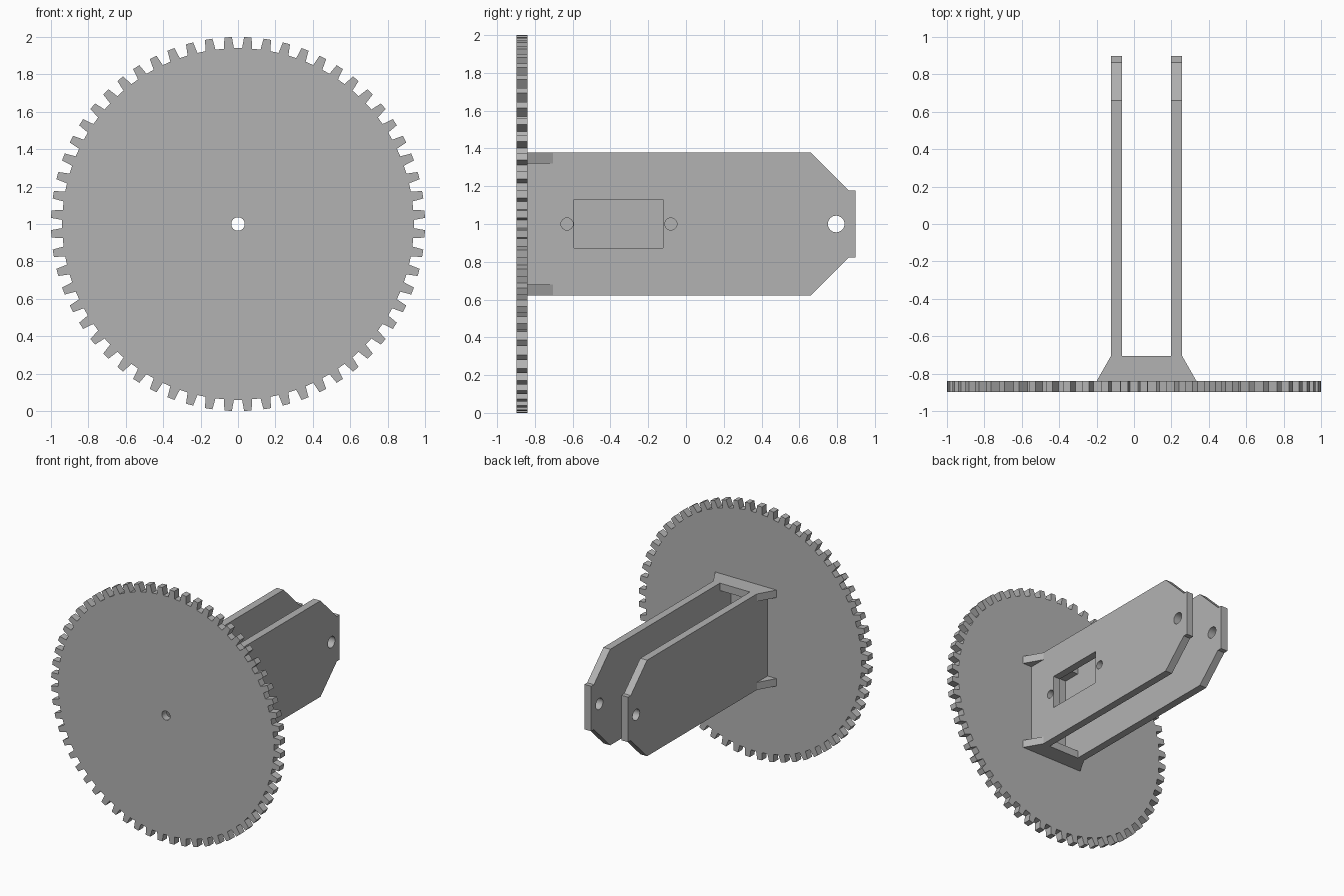
import bpy, bmesh
from math import cos, sin, pi, radians
from mathutils import Euler, Matrix, Vector

cube = bpy.data.objects.get("Cube")
if cube:
    bpy.data.objects.remove(cube, do_unlink=True)

grey = bpy.data.materials.new("plain_grey")
grey.use_nodes = True
COLOUR = (0.45, 0.45, 0.45, 1)
grey.diffuse_color = COLOUR
grey.node_tree.nodes["Principled BSDF"].inputs["Base Color"].default_value = COLOUR


def circle(cx, cy, r, n=32):
    return [(cx + r * cos(2 * pi * i / n), cy + r * sin(2 * pi * i / n)) for i in range(n)]


def rect(x0, x1, y0, y1):
    return [(x0, y0), (x1, y0), (x1, y1), (x0, y1)]


def slab(name, loops, thickness, location, rotation=(0, 0, 0)):
    """Extrude a flat outline, with any further loops as holes, into a solid."""
    curve = bpy.data.curves.new(name, "CURVE")
    curve.dimensions = "2D"
    curve.fill_mode = "BOTH"
    curve.extrude = thickness / 2
    for loop in loops:
        spline = curve.splines.new("POLY")
        spline.points.add(len(loop) - 1)
        for point, (x, y) in zip(spline.points, loop):
            point.co = (x, y, 0, 1)
        spline.use_cyclic_u = True
    helper = bpy.data.objects.new(name + "_outline", curve)
    bpy.context.collection.objects.link(helper)
    bpy.context.view_layer.update()
    graph = bpy.context.evaluated_depsgraph_get()
    mesh = bpy.data.meshes.new_from_object(helper.evaluated_get(graph))
    bpy.data.objects.remove(helper, do_unlink=True)
    bpy.data.curves.remove(curve)

    bm = bmesh.new()
    bm.from_mesh(mesh)
    bmesh.ops.remove_doubles(bm, verts=bm.verts, dist=0.0001)
    bmesh.ops.recalc_face_normals(bm, faces=bm.faces)
    turn = Euler([radians(a) for a in rotation]).to_matrix().to_4x4()
    bm.transform(Matrix.Translation(Vector(location)) @ turn)
    for face in bm.faces:
        face.smooth = False
        face.material_index = 0
    bm.to_mesh(mesh)
    bm.free()
    mesh.name = name
    mesh.materials.clear()
    mesh.materials.append(grey)
    obj = bpy.data.objects.new(name, mesh)
    bpy.context.collection.objects.link(obj)
    return obj


# Toothed wheel with a centre bore
TEETH, ROOT, TIP = 60, 0.94, 1.0
outline = []
for i in range(TEETH):
    a = 2 * pi * (i + 0.5) / TEETH
    for r, half in ((ROOT, -0.027), (TIP, -0.02), (TIP, 0.02), (ROOT, 0.027)):
        outline.append((r * cos(a + half / r), r * sin(a + half / r)))
BACK = -0.84
slab("gear_wheel", [outline, circle(0, 0, 0.036)], 0.057, (0, BACK - 0.0285, 1), (90, 0, 0))

# Two arms with tapered ends, in (y, z) about the wheel axis
HALF = 0.378
arm = [(BACK, -HALF), (0.66, -HALF), (0.863, -0.177), (0.897, -0.177),
       (0.897, 0.177), (0.863, 0.177), (0.66, HALF), (BACK, HALF)]
pivot = circle(0.795, 0, 0.044)
servo_cutouts = [rect(-0.593, -0.122, -0.128, 0.13),
                 circle(-0.63, 0, 0.032), circle(-0.08, 0, 0.032)]
THICK = 0.059
RIGHT_X, LEFT_X = -0.0935, 0.2275
slab("right_arm", [arm, pivot], THICK, (RIGHT_X, 0, 1), (90, 0, 90))
slab("left_arm", [arm, pivot] + servo_cutouts, THICK, (LEFT_X, 0, 1), (90, 0, 90))

# Top and bottom braces: a web between the arms and a wedge outside each
BRACE_END = -0.705
for level, z in (("top", 1 + HALF - THICK / 2), ("bottom", 1 - HALF + THICK / 2)):
    web = rect(RIGHT_X + THICK / 2, LEFT_X - THICK / 2, BACK, BRACE_END)
    slab(level + "_web", [web], THICK, (0, 0, z))
    for side, x, s in (("right", RIGHT_X, -1), ("left", LEFT_X, 1)):
        inner = x + s * THICK / 2
        wedge = [(inner, BACK), (inner + s * 0.077, BACK), (inner, BRACE_END)]
        slab(f"{level}_{side}_wedge", [wedge], THICK, (0, 0, z))
